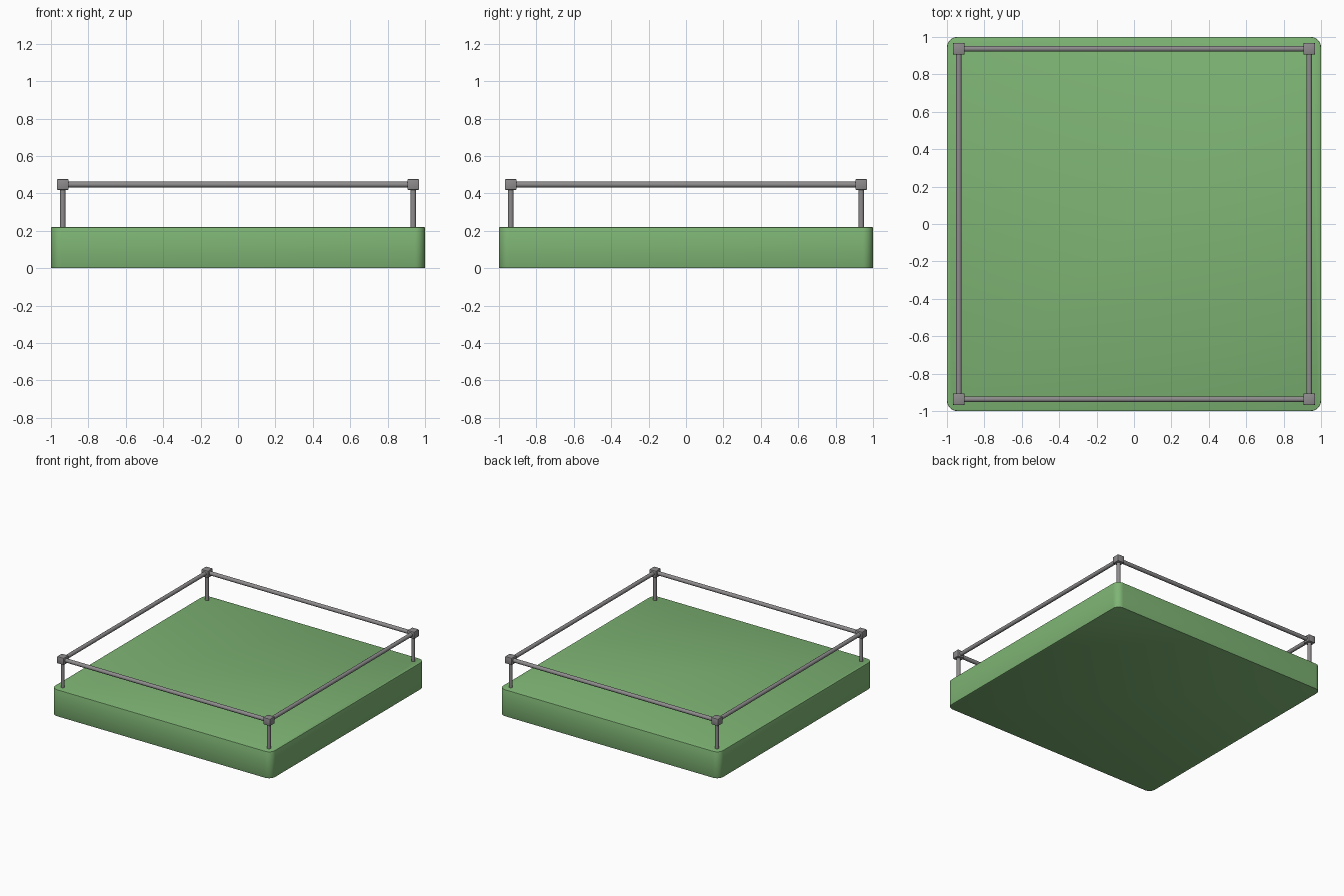
import bpy
import bmesh
from math import pi, radians
from mathutils import Matrix

cube = bpy.data.objects.get("Cube")
if cube:
    bpy.data.objects.remove(cube, do_unlink=True)


def make_material(name, color):
    mat = bpy.data.materials.new(name)
    mat.use_nodes = True
    mat.diffuse_color = color
    mat.node_tree.nodes["Principled BSDF"].inputs["Base Color"].default_value = color
    return mat


green = make_material("grass green", (0.21, 0.46, 0.175, 1))
gray = make_material("metal gray", (0.27, 0.26, 0.26, 1))


def finish(name, bm, mat, location=(0, 0, 0)):
    mesh = bpy.data.meshes.new(name)
    bm.to_mesh(mesh)
    bm.free()
    mesh.materials.append(mat)
    obj = bpy.data.objects.new(name, mesh)
    obj.location = location
    bpy.context.collection.objects.link(obj)
    bpy.ops.object.select_all(action="DESELECT")
    obj.select_set(True)
    bpy.context.view_layer.objects.active = obj
    bpy.ops.object.shade_smooth_by_angle(angle=radians(35))
    return obj


def box(size):
    bm = bmesh.new()
    bmesh.ops.create_cube(bm, size=1)
    bmesh.ops.scale(bm, vec=size, verts=bm.verts)
    return bm


def bevel(bm, edges, width, segments):
    bmesh.ops.bevel(bm, geom=edges, offset=width, segments=segments,
                    profile=0.5, affect="EDGES")


def bar(name, length, radius, location, axis="Z"):
    bm = bmesh.new()
    bmesh.ops.create_cone(bm, cap_ends=True, segments=16, radius1=radius,
                          radius2=radius, depth=length)
    if axis != "Z":
        turn = Matrix.Rotation(pi / 2, 3, "Y" if axis == "X" else "X")
        bmesh.ops.rotate(bm, matrix=turn, verts=bm.verts)
    finish(name, bm, gray, location)


HEIGHT = 0.22
INSET = 0.937
RAIL_Z = 0.447

# Platform: rounded upright corners, then finely softened rims
bm = box((2, 2, HEIGHT))
upright = [e for e in bm.edges if abs(e.verts[0].co.z - e.verts[1].co.z) > 0.1]
bevel(bm, upright, 0.055, 8)
rims = [e for e in bm.edges if abs(e.verts[0].co.z - e.verts[1].co.z) < 0.01]
bevel(bm, rims, 0.005, 2)
finish("platform", bm, green, (0, 0, HEIGHT / 2))

# Corner posts, each topped by a joint block
for y, depth in ((-INSET, "front"), (INSET, "back")):
    for x, side in ((-INSET, "right"), (INSET, "left")):
        post_length = RAIL_Z - HEIGHT + 0.01
        bar(f"{depth}_{side}_post", post_length, 0.015,
            (x, y, RAIL_Z - post_length / 2))
        bm = box((0.062, 0.062, 0.058))
        bevel(bm, bm.edges[:], 0.005, 2)
        finish(f"{depth}_{side}_joint", bm, gray, (x, y, RAIL_Z))

# Rails between the joints
for s, depth, side in ((-INSET, "front", "right"), (INSET, "back", "left")):
    bar(f"{depth}_rail", 2 * INSET, 0.016, (0, s, RAIL_Z), "X")
    bar(f"{side}_rail", 2 * INSET, 0.016, (s, 0, RAIL_Z), "Y")
